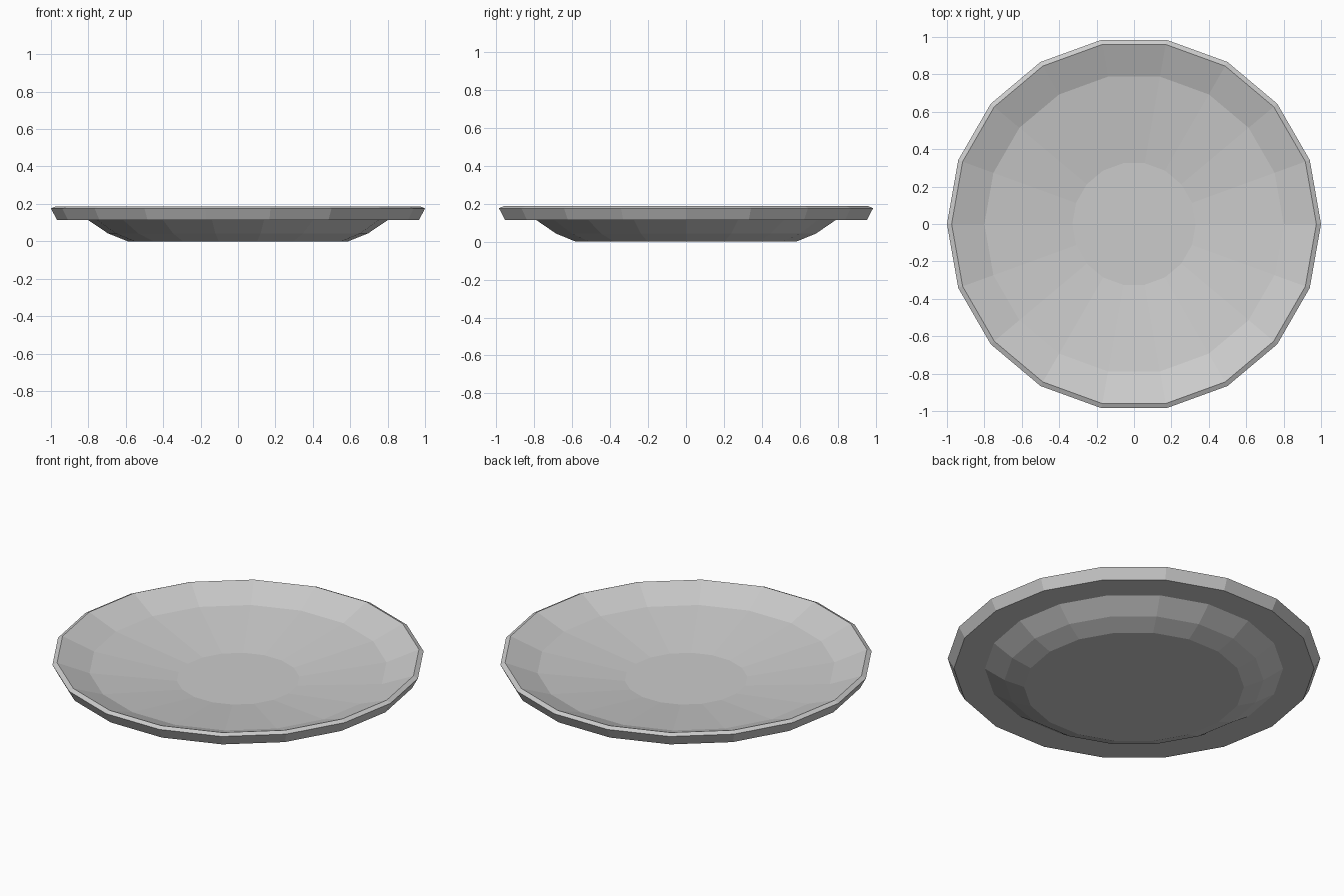
import bpy, bmesh
from math import cos, sin, tau

if "Cube" in bpy.data.objects:
    bpy.data.objects.remove(bpy.data.objects["Cube"])

SIDES = 18

# Profile (radius, height): from underside foot, around the rim, into the dish
profile = [
    (0.59, 0.00), (0.695, 0.042), (0.80, 0.113),   # foot and lower bowl
    (0.967, 0.113), (1.00, 0.175), (0.975, 0.187), # flange and rim
    (0.80, 0.118), (0.33, 0.053),                  # inner slope and well
]

bm = bmesh.new()
rings = [[bm.verts.new((r * cos(tau * i / SIDES), r * sin(tau * i / SIDES), z))
          for i in range(SIDES)] for r, z in profile]

# Skin between neighbouring rings
for a, b in zip(rings, rings[1:]):
    for i in range(SIDES):
        j = (i + 1) % SIDES
        bm.faces.new((a[i], a[j], b[j], b[i]))

# Flat base and flat well
bm.faces.new(rings[0][::-1])
bm.faces.new(rings[-1])

bmesh.ops.recalc_face_normals(bm, faces=bm.faces)
mesh = bpy.data.meshes.new("plate")
bm.to_mesh(mesh)
bm.free()
plate = bpy.data.objects.new("plate", mesh)
bpy.context.collection.objects.link(plate)
